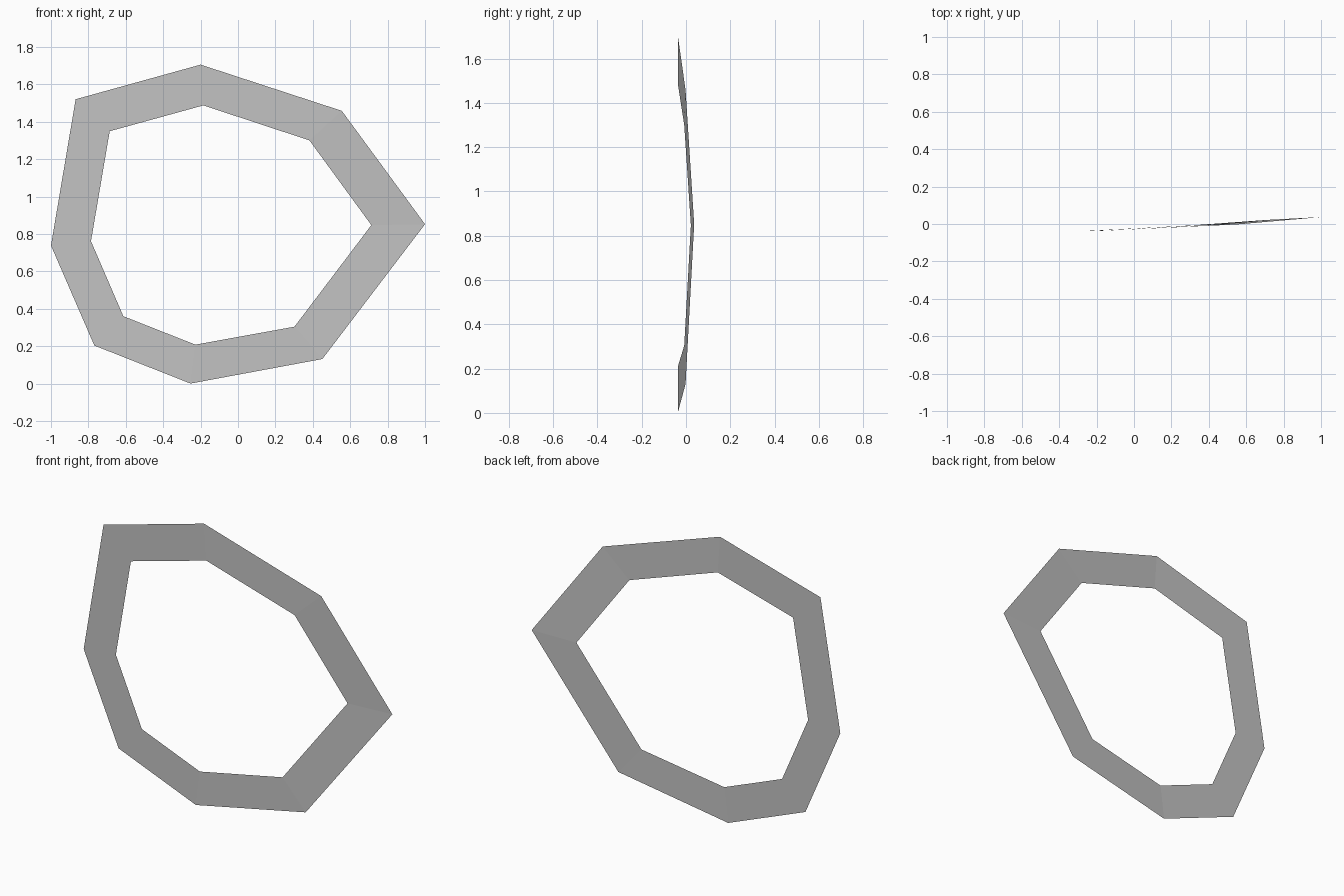
import bpy
import bmesh

if "Cube" in bpy.data.objects:
    bpy.data.objects.remove(bpy.data.objects["Cube"])

# Corner stations around the ring: outer (x, y, z) and inner (x, y, z)
STATIONS = [
    ((1.0, 0.037, 0.852), (0.713, 0.022, 0.847)),
    ((0.555, -0.002, 1.458), (0.382, -0.008, 1.300)),
    ((-0.2, -0.037, 1.705), (-0.185, -0.037, 1.487)),
    ((-0.868, -0.037, 1.520), (-0.686, -0.037, 1.349)),
    ((-1.0, -0.037, 0.738), (-0.786, -0.037, 0.761)),
    ((-0.768, -0.037, 0.203), (-0.613, -0.037, 0.360)),
    ((-0.254, -0.037, 0.0), (-0.228, -0.037, 0.208)),
    ((0.451, -0.002, 0.131), (0.302, -0.008, 0.304)),
]

# Single light grey finish
grey = bpy.data.materials.new("light_grey")
grey.diffuse_color = (0.55, 0.55, 0.55, 1.0)
grey.use_nodes = True
grey.node_tree.nodes["Principled BSDF"].inputs["Base Color"].default_value = grey.diffuse_color

# Thin bent ring: one flat quad between each pair of stations
bm = bmesh.new()
rows = [[bm.verts.new(p) for p in pair] for pair in STATIONS]
for i, (outer, inner) in enumerate(rows):
    next_outer, next_inner = rows[(i + 1) % len(rows)]
    bm.faces.new((outer, inner, next_inner, next_outer))
bm.normal_update()
# Face the sheet toward the front
if sum(f.normal.y * f.calc_area() for f in bm.faces) > 0:
    bmesh.ops.reverse_faces(bm, faces=bm.faces[:])

mesh = bpy.data.meshes.new("bent_ring")
bm.to_mesh(mesh)
bm.free()
mesh.materials.append(grey)
ring = bpy.data.objects.new("bent_ring", mesh)
bpy.context.collection.objects.link(ring)
